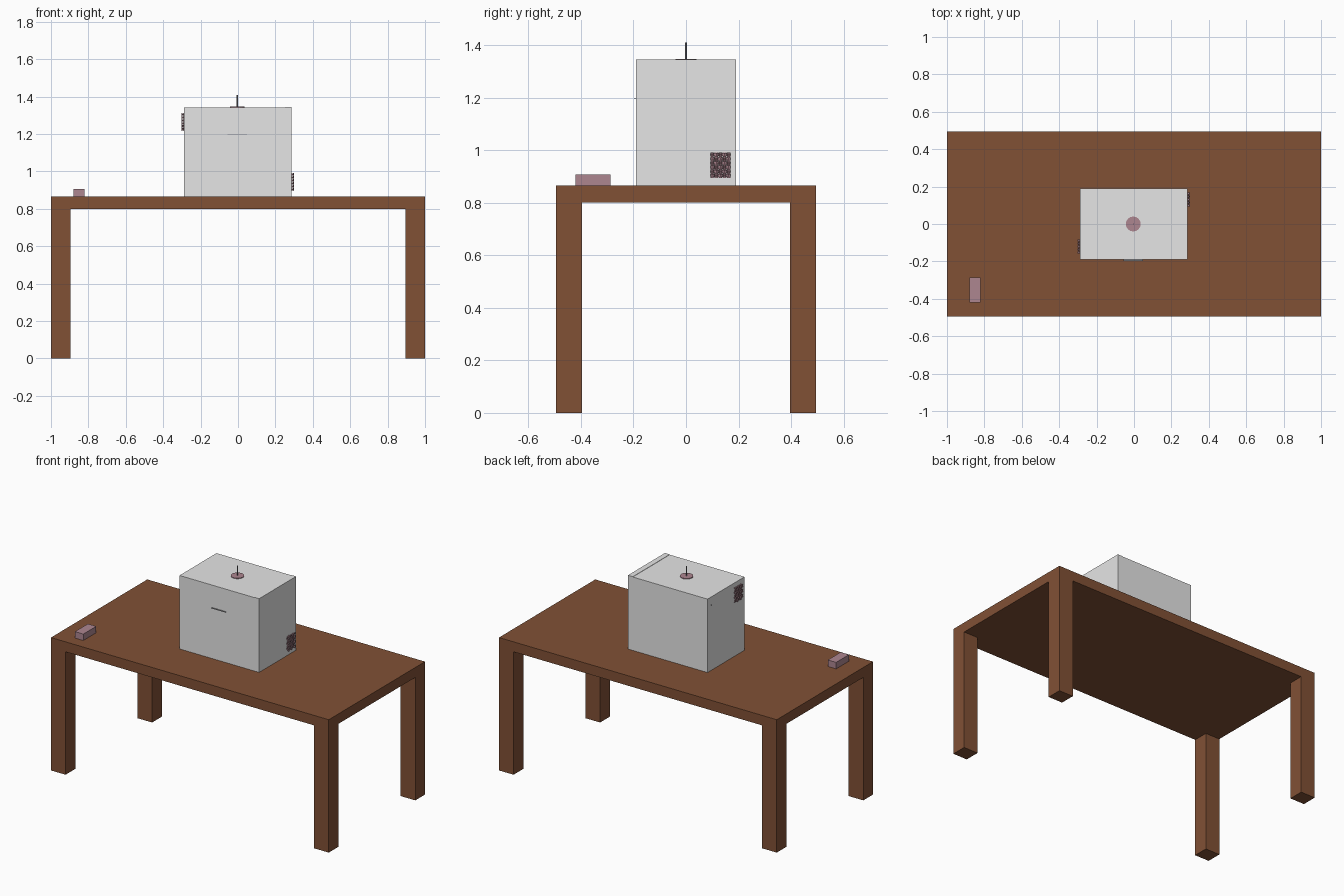
import bpy
import bmesh
import math

cube = bpy.data.objects.get("Cube")
if cube:
    bpy.data.objects.remove(cube, do_unlink=True)


def material(name, rgb):
    mat = bpy.data.materials.new(name)
    mat.use_nodes = True
    mat.diffuse_color = (*rgb, 1)
    mat.node_tree.nodes["Principled BSDF"].inputs["Base Color"].default_value = (*rgb, 1)
    return mat


WOOD = material("brown wood", (0.22, 0.082, 0.036))
WHITE = material("off white", (0.79, 0.79, 0.79))
PINK = material("dusty pink", (0.42, 0.24, 0.28))
GREY = material("grey metal", (0.3, 0.3, 0.32))


def add_object(name, bm, mat):
    bmesh.ops.recalc_face_normals(bm, faces=bm.faces)
    mesh = bpy.data.meshes.new(name)
    bm.to_mesh(mesh)
    bm.free()
    mesh.materials.append(mat)
    obj = bpy.data.objects.new(name, mesh)
    bpy.context.collection.objects.link(obj)
    return obj


def box(name, low, high, mat):
    bm = bmesh.new()
    bmesh.ops.create_cube(bm, size=1)
    for v in bm.verts:
        v.co = [a + (b - a) * (c + 0.5) for a, b, c in zip(low, high, v.co)]
    return add_object(name, bm, mat)


def cylinder(name, centre, radius, depth, mat, sides=16, along_x=False):
    bm = bmesh.new()
    bmesh.ops.create_cone(bm, cap_ends=True, segments=sides,
                          radius1=radius, radius2=radius, depth=depth)
    obj = add_object(name, bm, mat)
    obj.location = centre
    if along_x:
        obj.rotation_euler.y = math.pi / 2
    return obj


# Table: a slab cut along the leg lines, with its corners extruded down
HALF_X, HALF_Y, LEG_X, LEG_Y = 1.0, 0.495, 0.105, 0.1
TOP, UNDER = 0.865, 0.80
bm = bmesh.new()
bmesh.ops.create_cube(bm, size=1)
for v in bm.verts:
    v.co = (v.co.x * 2 * HALF_X, v.co.y * 2 * HALF_Y, TOP if v.co.z > 0 else UNDER)
for axis, cut in (((1, 0, 0), HALF_X - LEG_X), ((0, 1, 0), HALF_Y - LEG_Y)):
    for side in (-1, 1):
        bmesh.ops.bisect_plane(bm, geom=bm.verts[:] + bm.edges[:] + bm.faces[:],
                               plane_co=[a * cut * side for a in axis], plane_no=axis)
corners = []
for f in bm.faces:
    c = f.calc_center_median()
    if f.normal.z < -0.9 and abs(c.x) > HALF_X - LEG_X and abs(c.y) > HALF_Y - LEG_Y:
        corners.append(f)
for f in corners:
    new_face = bmesh.ops.extrude_discrete_faces(bm, faces=[f])["faces"][0]
    for v in new_face.verts:
        v.co.z = 0
add_object("table", bm, WOOD)

# Case with its top seam, front lip and side screw
LEFT, RIGHT, DEPTH, CASE_TOP = 0.285, -0.288, 0.19, 1.343
box("case", (RIGHT, -DEPTH, TOP), (LEFT, DEPTH, CASE_TOP), WHITE)
box("case_top_strip", (LEFT - 0.035, -DEPTH, CASE_TOP), (LEFT, DEPTH, CASE_TOP + 0.002), WHITE)
box("front_lip", (-0.055, -DEPTH - 0.007, 1.194), (0.048, -DEPTH, 1.197), GREY)
cylinder("side_screw", (RIGHT, 0.15, 1.29), 0.004, 0.004, GREY, 8, True)

# Rod on its round base
cylinder("rod_base", (-0.004, 0, CASE_TOP + 0.002), 0.04, 0.004, PINK)
cylinder("rod", (-0.004, 0, CASE_TOP + 0.033), 0.003, 0.066, GREY, 8)

# Small block on the table
box("small_block", (-0.88, -0.42, TOP), (-0.82, -0.287, 0.907), PINK)


def woven_vent(name, x, y_mid, z_mid, width=0.076, height=0.096):
    """Flat strands that weave over and under each other in two directions."""
    bm = bmesh.new()
    pitch, steps = 0.016, 24

    def strand(length, offset, phase, upright):
        rows = []
        for i in range(steps + 1):
            t = length * (i / steps - 0.5)
            wave = x + 0.006 * math.cos(math.pi * t / pitch + phase)
            row = []
            for dx, side in ((-1, -1), (-1, 1), (1, 1), (1, -1)):
                s = offset + side * 0.006
                y, z = (s, t) if upright else (t, s)
                row.append(bm.verts.new((wave + dx * 0.0015, y_mid + y, z_mid + z)))
            rows.append(row)
        for a, b in zip(rows, rows[1:]):
            for k in range(4):
                n = (k + 1) % 4
                bm.faces.new((a[k], a[n], b[n], b[k]))
        bm.faces.new(rows[0])
        bm.faces.new(rows[-1])

    for upright, across, length in ((True, width, height), (False, height, width)):
        count = round(across / pitch)
        for i in range(count):
            offset = (i - (count - 1) / 2) * pitch
            strand(length, offset, math.pi * (i + upright), upright)
    return add_object(name, bm, PINK)


woven_vent("left_vent", LEFT + 0.006, 0.131, 0.943)
woven_vent("right_vent", RIGHT - 0.007, -0.12, 1.265)
